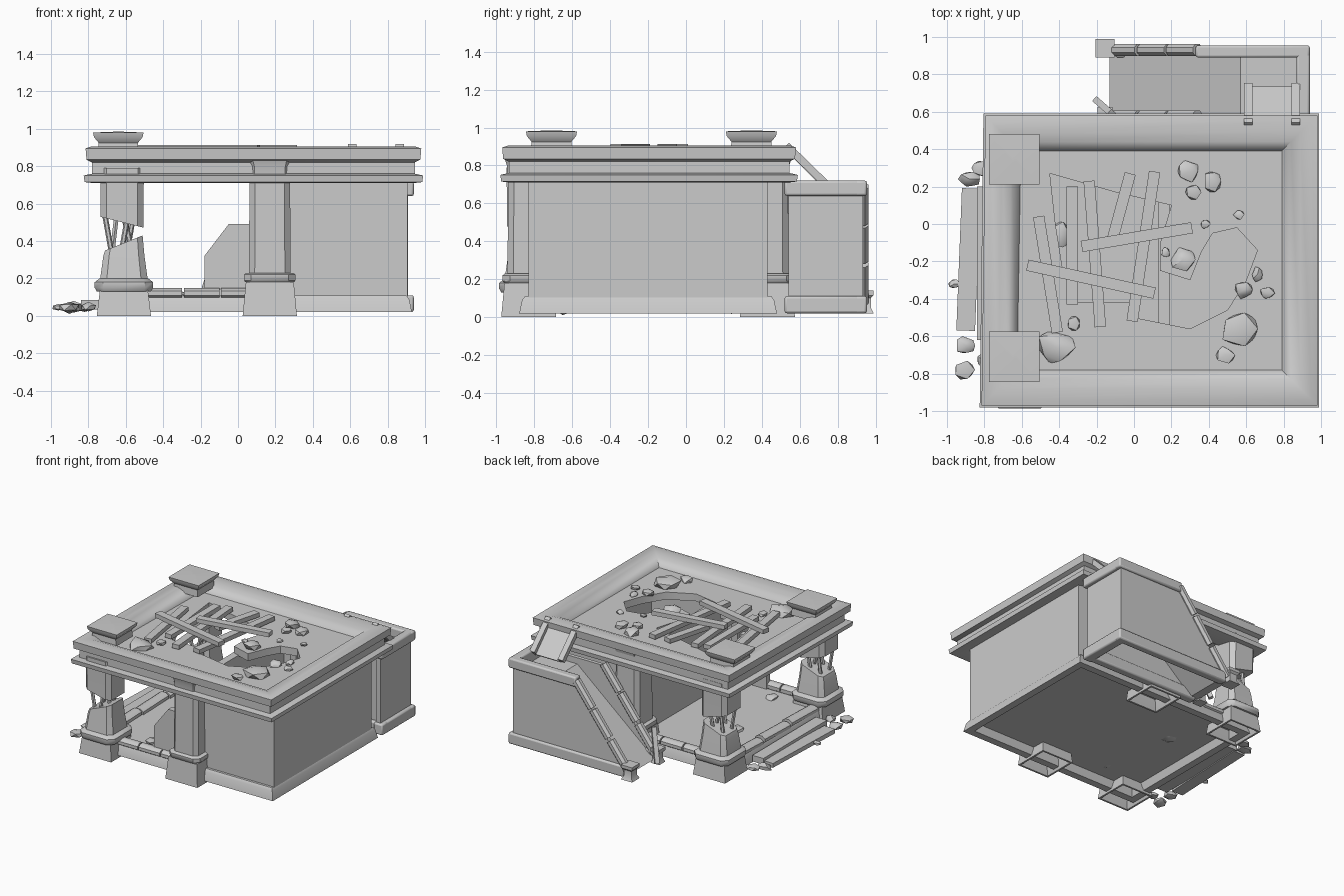
import bpy, bmesh, math, random
from mathutils import Vector

cube = bpy.data.objects.get("Cube")
if cube:
    bpy.data.objects.remove(cube, do_unlink=True)
random.seed(4)

stone = bpy.data.materials.new("weathered_grey")
stone.use_nodes = True
GREY = (0.6, 0.6, 0.6, 1)
stone.diffuse_color = GREY
stone.node_tree.nodes["Principled BSDF"].inputs["Base Color"].default_value = GREY


def finish(bm, name, bevel=0.0, angle=40):
    bmesh.ops.recalc_face_normals(bm, faces=bm.faces)
    mesh = bpy.data.meshes.new(name)
    bm.to_mesh(mesh)
    bm.free()
    mesh.materials.append(stone)
    ob = bpy.data.objects.new(name, mesh)
    bpy.context.collection.objects.link(ob)
    if bevel:
        mod = ob.modifiers.new("bevel", "BEVEL")
        mod.width, mod.segments = bevel, 2
    bpy.ops.object.select_all(action='DESELECT')
    ob.select_set(True)
    bpy.context.view_layer.objects.active = ob
    bpy.ops.object.shade_smooth_by_angle(angle=math.radians(angle))
    return ob


def loft(name, loops, closed=False, bevel=0.0):
    """Skin matching loops of points; cap the ends or join them."""
    bm = bmesh.new()
    rings = [[bm.verts.new(p) for p in loop] for loop in loops]
    pairs = list(zip(rings, rings[1:] + rings[:1])) if closed else list(zip(rings, rings[1:]))
    for a, b in pairs:
        n = len(a)
        for i in range(n):
            bm.faces.new((a[i], a[(i + 1) % n], b[(i + 1) % n], b[i]))
    if not closed:
        bm.faces.new(rings[0])
        bm.faces.new(rings[-1])
    return finish(bm, name, bevel)


def rect(x0, x1, y0, y1, z):
    return [(x0, y0, z), (x1, y0, z), (x1, y1, z), (x0, y1, z)]


def box(name, x0, x1, y0, y1, z0, z1, bevel=0.0):
    return loft(name, [rect(x0, x1, y0, y1, z0), rect(x0, x1, y0, y1, z1)], bevel=bevel)


def column(name, cx, cy, levels):
    """Chamfered square column; each level is (z, half width, tilt along x)."""
    loops = []
    for z, h, tilt in levels:
        c = h * 0.72
        pts = [(-c, -h), (c, -h), (h, -c), (h, c), (c, h), (-c, h), (-h, c), (-h, -c)]
        loops.append([(cx + x, cy + y, z + tilt * x) for x, y in pts])
    return loft(name, loops)


def foot(cx, cy, height):
    """Flared square plinth, hollow underneath."""
    levels = ((0, 0.13), (0, 0.145), (height, 0.128), (height, 0.09), (0.08, 0.1))
    loft("column_foot", [rect(cx - h, cx + h, cy - h, cy + h, z) for z, h in levels], closed=True)


def bar(name, a, b, width, height=None, sides=4):
    """Straight beam, or round rod, between two points."""
    a, b = Vector(a), Vector(b)
    height = height or width
    d = (b - a).normalized()
    side = d.cross((0, 0, 1)).normalized() if abs(d.z) < 0.99 else Vector((1, 0, 0))
    up = side.cross(d)
    k = 0.5 / math.cos(math.pi / sides)
    ring = []
    for i in range(sides):
        t = (i + 0.5) * math.tau / sides
        ring.append(side * math.cos(t) * width * k + up * math.sin(t) * height * k)
    return loft(name, [[a + p for p in ring], [b + p for p in ring]])


def panel(name, outline, y0, y1):
    return loft(name, [[(x, y, z) for x, z in outline] for y in (y0, y1)])


def rock(x, y, z, r):
    bm = bmesh.new()
    bmesh.ops.create_icosphere(bm, subdivisions=1, radius=r)
    sx, sy = random.uniform(0.8, 1.15), random.uniform(0.8, 1.15)
    for v in bm.verts:
        v.co *= random.uniform(0.75, 1.1)
        v.co = Vector((x + v.co.x * sx, y + v.co.y * sy, z + v.co.z * 0.55))
    finish(bm, "rubble_stone")


# Base moulding with a thin floor inside it
loft("base_moulding", [rect(-0.73 + i, 0.93 - i, -0.88 + i, 0.48 - i, z) for i, z in
                       ((0, 0.02), (0.015, 0.09), (0.03, 0.11), (0.09, 0.11), (0.06, 0.02))], closed=True)
box("floor", -0.68, 0.88, -0.83, 0.43, 0.08, 0.1)

# Room walls, with one broken stretch at the front
box("front_wall", 0.17, 0.905, -0.83, -0.77, 0.1, 0.78)
box("side_wall", 0.85, 0.905, -0.83, 0.43, 0.1, 0.78)
box("back_wall", 0.17, 0.905, 0.37, 0.43, 0.1, 0.78)
box("inner_wall", 0.13, 0.19, -0.8, 0.4, 0.09, 0.78)
panel("broken_front_wall", [(-0.18, 0.1), (0.17, 0.1), (0.17, 0.49), (-0.05, 0.49), (-0.18, 0.32)], -0.83, -0.78)

# Low kerbs between the columns
for y in (-0.83, 0.43):
    for x0, x1 in ((-0.48, -0.3), (-0.29, -0.1), (-0.09, 0.08)):
        bar("kerb", (x0, y, 0.12), (x1, y, 0.12), 0.08, 0.06, 8)
for y0, y1 in ((-0.7, -0.35), (-0.33, 0.0), (0.02, 0.3)):
    bar("kerb", (-0.67, y0, 0.11), (-0.67, y1, 0.12), 0.09, 0.06, 8)

# Columns: whole ones in the middle, broken ones at the open corners
for y in (-0.83, 0.43):
    foot(0.17, y, 0.18)
    column("column_collar", 0.17, y, [(0.18, 0.13, 0), (0.19, 0.138, 0), (0.22, 0.138, 0), (0.23, 0.125, 0)])
    column("column_shaft", 0.17, y, [(0.22, 0.112, 0), (0.76, 0.108, 0)])
    column("column_head", 0.17, y, [(0.74, 0.112, 0), (0.8, 0.115, 0), (0.83, 0.125, 0)])
    foot(-0.61, y, 0.14)
    column("column_collar", -0.61, y, [(0.13, 0.145, 0), (0.15, 0.156, 0), (0.18, 0.156, 0), (0.2, 0.13, 0)])
    column("broken_stump", -0.61, y, [(0.19, 0.128, 0), (0.32, 0.11, 0), (0.39, 0.1, 0.4)])
    column("hanging_shaft", -0.62, y, [(0.5, 0.115, -0.25), (0.6, 0.115, 0), (0.79, 0.117, 0)])
    for dx, dy, lean in ((-0.06, -0.05, -0.03), (0, -0.06, 0.03), (0.05, 0, -0.04), (-0.05, 0.05, 0.02), (0.03, 0.06, 0.03)):
        bar("iron_rod", (-0.62 + dx, y + dy, 0.36), (-0.62 + dx + lean, y + dy, 0.53), 0.025, sides=6)

# Roof cornice swept round as (inset, height), slightly out of square at the front
PROFILE = [(0.2, 0.74), (0.04, 0.71), (-0.005, 0.715), (-0.01, 0.75), (0.02, 0.757), (0.035, 0.76),
           (0.035, 0.82), (0.005, 0.835), (0, 0.895), (0.03, 0.905), (0.09, 0.903), (0.14, 0.885), (0.19, 0.835)]
loops = []
for i, z in PROFILE:
    loop = rect(-0.795 + i, 0.98 - i, -0.97 + i, 0.58 - i, z)
    loop[0] = (-0.815 + i, -0.97 + i, z)
    loops.append(loop)
loft("cornice", loops, closed=True)

# Roof deck with a broken opening reaching over the room
HOLE = [(-0.45, 0.27), (-0.1, 0.17), (0.2, 0.1), (0.14, -0.1), (0.14, -0.25), (0.3, -0.3), (0.36, -0.15),
        (0.42, -0.05), (0.55, -0.02), (0.66, -0.14), (0.6, -0.3), (0.5, -0.46), (0.3, -0.56),
        (0, -0.5), (-0.02, -0.42), (-0.3, -0.42), (-0.38, -0.25), (-0.42, 0)]
bm = bmesh.new()
edges = []
for loop in ([(x, y) for x, y, z in rect(-0.62, 0.8, -0.79, 0.4, 0)], HOLE):
    vs = [bm.verts.new((x, y, 0.835)) for x, y in loop]
    edges += [bm.edges.new((vs[i - 1], vs[i])) for i in range(len(vs))]
bmesh.ops.triangle_fill(bm, edges=edges, use_beauty=True)
bmesh.ops.recalc_face_normals(bm, faces=bm.faces)
ret = bmesh.ops.extrude_face_region(bm, geom=bm.faces[:])
for v in [g for g in ret["geom"] if isinstance(g, bmesh.types.BMVert)]:
    v.co.z -= 0.06
finish(bm, "roof_deck")

# Square roof caps
for y in (-0.71, 0.345):
    loft("roof_cap", [rect(-0.64 - h, -0.64 + h, y - h, y + h, z) for z, h in
                      ((0.87, 0.11), (0.925, 0.105), (0.955, 0.13), (0.98, 0.135), (0.985, 0.01))])

# Fallen beams over the opening
for a, b, z in (((-0.51, 0.04), (-0.41, -0.58), 0.86), ((-0.33, 0.2), (-0.33, -0.43), 0.86),
                ((-0.24, 0.23), (-0.18, -0.55), 0.86), ((-0.02, 0.27), (-0.12, -0.1), 0.86),
                ((0.11, 0.28), (-0.01, -0.52), 0.86), ((-0.28, -0.12), (0.31, -0.02), 0.895),
                ((-0.57, -0.22), (0.11, -0.37), 0.895)):
    bar("fallen_beam", (*a, z), (*b, z), 0.06, 0.035)

# Loose stones on the roof, then on the floor and ground
for x, y, r in ((0.29, 0.28, 0.08), (0.42, 0.23, 0.06), (0.32, 0.17, 0.05), (0.38, 0, 0.03), (0.56, 0.05, 0.035),
                (0.26, -0.19, 0.08), (0.17, -0.15, 0.03), (0.59, -0.35, 0.06), (0.66, -0.27, 0.04),
                (0.71, -0.37, 0.04), (0.56, -0.56, 0.1), (0.49, -0.7, 0.05), (-0.42, -0.66, 0.1), (-0.32, -0.53, 0.04)):
    rock(x, y, 0.85, r)
for x, y, r in ((-0.9, -0.65, 0.06), (-0.91, -0.78, 0.06), (-0.88, 0.24, 0.06), (-0.96, -0.32, 0.035),
                (-0.82, 0.3, 0.05), (-0.8, -0.73, 0.05)):
    rock(x, y, 0.045, r)
for x, y, r in ((-0.3, -0.68, 0.06), (-0.4, -0.06, 0.07)):
    rock(x, y, 0.1, r)
bar("fallen_plank", (-0.9, -0.57, 0.045), (-0.87, 0.19, 0.045), 0.1, 0.035)
bar("fallen_plank", (-0.79, -0.62, 0.06), (-0.79, 0.2, 0.06), 0.1, 0.05)

# Rear stair block: ramp, side panels and end wall
SIDE = [(-0.12, 0.03), (0.91, 0.03), (0.91, 0.68), (0.33, 0.68)]
panel("outer_stair_side", SIDE, 0.9, 0.935)
panel("inner_stair_side", SIDE, 0.56, 0.59)
box("stair_end_wall", 0.87, 0.91, 0.54, 0.93, 0.03, 0.68)
panel("stair_ramp", [(-0.13, 0.04), (-0.06, 0.04), (0.57, 0.58), (0.9, 0.58), (0.9, 0.63), (0.57, 0.63)], 0.57, 0.92)
for name, args in (("stair_plinth_back", (-0.1, 0.94, 0.89, 0.955)), ("stair_plinth_end", (0.86, 0.94, 0.52, 0.955)),
                   ("stair_plinth_inner", (-0.1, 0.94, 0.53, 0.6))):
    box(name, *args, 0.02, 0.11, bevel=0.012)
box("landing_trim_back", 0.33, 0.94, 0.89, 0.955, 0.64, 0.72, bevel=0.012)
box("landing_trim_end", 0.87, 0.94, 0.52, 0.955, 0.64, 0.72, bevel=0.012)

# Segmented handrails and their end posts
for y, size in ((0.93, 0.05), (0.575, 0.04)):
    start, end = Vector((0.34, y, 0.69)), Vector((-0.14, y, 0.06))
    for t0, t1 in ((0, 0.3), (0.32, 0.62), (0.65, 0.97)):
        bar("handrail", start.lerp(end, t0), start.lerp(end, t1), 0.065, sides=8)
    loft("handrail_post", [rect(-0.155 - h, -0.155 + h, y - h + 0.01, y + h + 0.01, z) for z, h in
                           ((0.02, size), (0.05, size * 0.7), (0.1, size * 0.7), (0.115, size), (0.14, size))])

# Sloping hatch from the landing to the roof
for x in (0.61, 0.865):
    bar("hatch_rail", (x, 0.53, 0.905), (x, 0.74, 0.7), 0.045, 0.04)
bar("hatch_board", (0.74, 0.55, 0.865), (0.74, 0.73, 0.685), 0.24, 0.015)

# Splintered timbers leaning at the back
for x0, x1, y in ((-0.02, 0.12, 0.5), (0.05, 0.26, 0.52), (-0.2, -0.12, 0.64)):
    bar("leaning_timber", (x0, y + 0.02, 0.05), (x1, y - 0.05, 0.3), 0.035)
